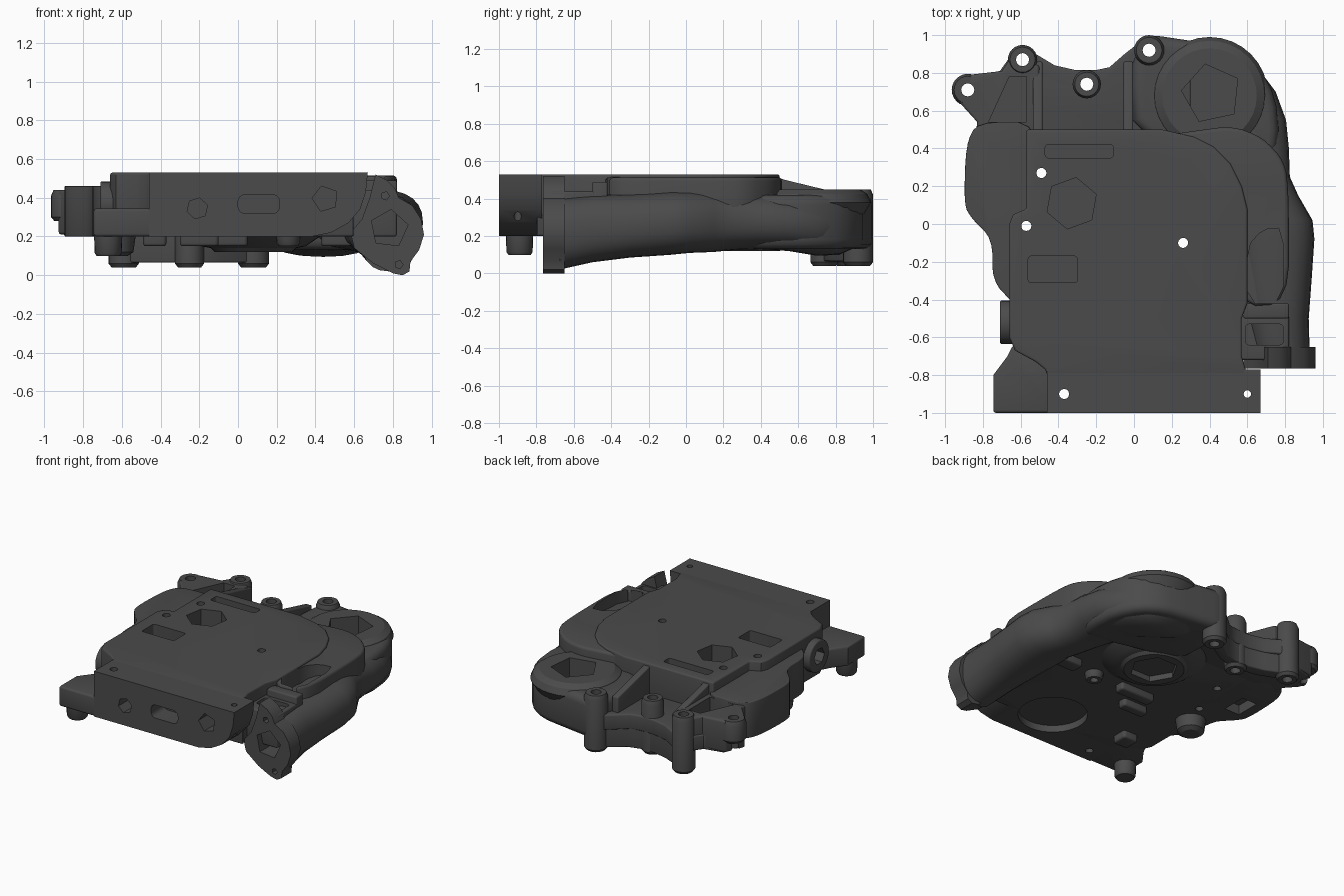
import bpy, bmesh, math
from mathutils import Vector

if "Cube" in bpy.data.objects:
    bpy.data.objects.remove(bpy.data.objects["Cube"])

AX = {'z': lambda a, b, t: (a, b, t), 'y': lambda a, b, t: (a, t, b), 'x': lambda a, b, t: (t, a, b)}
# Dark cast metal
metal = bpy.data.materials.new('dark_metal')
metal.diffuse_color = (.07, .07, .07, 1)
metal.use_nodes = True
metal.node_tree.nodes["Principled BSDF"].inputs["Base Color"].default_value = metal.diffuse_color


def mesh_obj(name, bm):
    bmesh.ops.recalc_face_normals(bm, faces=bm.faces)
    me = bpy.data.meshes.new(name)
    bm.to_mesh(me)
    bm.free()
    me.materials.append(metal)
    ob = bpy.data.objects.new(name, me)
    bpy.context.collection.objects.link(ob)
    return ob


def loft(name, rings):
    """Closed skin through rings of equal point count."""
    bm = bmesh.new()
    vs = [[bm.verts.new(p) for p in r] for r in rings]
    n = len(vs[0])
    for a, b in zip(vs, vs[1:]):
        for i in range(n):
            bm.faces.new((a[i], a[(i + 1) % n], b[(i + 1) % n], b[i]))
    bm.faces.new(vs[0])
    bm.faces.new(vs[-1])
    return mesh_obj(name, bm)


def prism(name, pts, t0, t1, axis='z', bevel=0.0):
    ob = loft(name, [[AX[axis](a, b, t) for a, b in pts] for t in (t0, t1)])
    if bevel:
        m = ob.modifiers.new('bevel', 'BEVEL')
        m.width, m.segments, m.limit_method = bevel, 3, 'ANGLE'
        m.angle_limit = math.radians(50)
    return ob


def ngon(a, b, r, n, rot=0):
    return [(a + r * math.cos(rot + i * math.tau / n), b + r * math.sin(rot + i * math.tau / n)) for i in range(n)]


def rect(x0, x1, y0, y1, r=0.0):
    if not r:
        return [(x0, y0), (x1, y0), (x1, y1), (x0, y1)]
    out = []
    for k, (cx, cy) in enumerate([(x1 - r, y1 - r), (x0 + r, y1 - r), (x0 + r, y0 + r), (x1 - r, y0 + r)]):
        out += [(cx + r * math.cos((k + i / 4) * math.pi / 2), cy + r * math.sin((k + i / 4) * math.pi / 2)) for i in range(5)]
    return out


def soften(pts, times=2):
    for _ in range(times):
        out = []
        for p, q in zip(pts, pts[1:] + pts[:1]):
            p, q = Vector(p), Vector(q)
            out += [tuple(p * .78 + q * .22), tuple(p * .22 + q * .78)]
        pts = out
    return pts


def stack(name, x, y, steps, n=28):
    """Turned vertical part from (radius, z) steps."""
    return loft(name, [[(a, b, z) for a, b in ngon(x, y, r, n)] for r, z in steps])


cutters = []


def cut(obs, *args, **kw):
    c = prism('cutter', *args, **kw)
    c.hide_render = True
    cutters.append(c)
    for ob in obs:
        m = ob.modifiers.new('cut', 'BOOLEAN')
        m.operation, m.solver, m.object = 'DIFFERENCE', 'EXACT', c


# Main cover slab and front block with one rounded lower corner
slab = prism('cover_plate', [(-.46, -.8), (.6, -.8), (.57, -.7), (.57, -.5), (.6, -.42), (.6, .08), (.57, .2), (.51, .32),
             (.42, .41), (.32, .46), (.15, .5), (-.57, .5), (-.57, .08), (-.64, .05), (-.66, 0), (-.66, -.6),
             (-.63, -.67), (-.52, -.73), (-.47, -.77)], .2, .53, bevel=.012)
front = prism('front_block', [(-.46, .2), (.38, .2), (.48, .22), (.57, .27), (.63, .34), (.66, .43), (.67, .53), (-.46, .53)],
              -1, -.77, 'y')
# Front left lobe, its foot and the side port
prism('left_lobe', [(-.745, -1), (-.4, -1), (-.4, -.68), (-.64, -.64), (-.67, -.7), (-.745, -.8)], .2, .345, bevel=.015)
stack('lobe_foot', -.67, -.89, [(.06, .1), (.07, .115), (.073, .21)], 20)
port = prism('side_port', ngon(-.52, .37, .115, 24), -.71, -.55, 'x', .01)
cut([port, slab], ngon(-.52, .37, .06, 6), -.8, -.6, 'x')
# Left bulge with a lump hanging below
bulge = prism('left_bulge', soften([(-.57, -.5), (-.64, -.42), (-.75, -.3), (-.75, -.08), (-.86, .03), (-.9, .1), (-.89, .42),
              (-.83, .54), (-.5, .54), (-.5, .0), (-.6, -.1)]), .2, .46, bevel=.05)
stack('bulge_foot', -.63, -.17, [(.06, .1), (.09, .12), (.1, .19), (.11, .24)], 20)

# Rear deck, pocket and scalloped back wall
deck = prism('rear_deck', [(-.83, .47), (.3, .47), (.3, .93), (.04, .97), (-.05, .9), (-.13, .83), (-.2, .815), (-.31, .815),
             (-.42, .84), (-.52, .9), (-.66, .88), (-.71, .81), (-.85, .78), (-.9, .64), (-.82, .55)], .2, .31, bevel=.01)
tab = prism('left_tab', [(-.84, .46), (-.5, .46), (-.5, .84), (-.66, .87), (-.7, .81), (-.87, .79), (-.93, .65), (-.83, .54)],
            .21, .44, bevel=.015)
cut([tab], [(-.77, .54), (-.57, .54), (-.57, .78), (-.66, .78)], .33, .6)
back = prism('back_wall', [(-.65, .9), (-.52, .88), (-.42, .835), (-.31, .81), (-.2, .81), (-.11, .835), (-.03, .9), (.06, .95),
             (.12, .9), (.03, .84), (-.1, .76), (-.2, .73), (-.31, .73), (-.43, .75), (-.55, .8), (-.65, .82)],
             .065, .3, bevel=.01)
for nm, x in (('left_rib', -.51), ('right_rib', -.03)):
    prism(nm, [(.47, .2), (.47, .52), (.53, .5), (.86, .42), (.86, .2)], x - .025, x + .025, 'x', .008)

# Rear right housing with its ring and pentagon opening
house = prism('rear_housing', soften([(.0, .47), (-.02, .82), (.05, .99), (.1, 1), (.3, .97), (.52, .935), (.66, .84), (.75, .67),
              (.77, .45), (.72, .3), (.4, .38)], 1), .13, .42, bevel=.06)
ring = stack('housing_ring', .4, .68, [(.2, .2), (.31, .38), (.29, .425), (.25, .45)], 32)
# Bolt posts
for nm, x, y, r, z0, z1 in (('post_left', -.59, .87, .078, .04, .45), ('post_middle', -.25, .74, .075, .04, .43),
                            ('post_right', .08, .92, .08, .04, .45), ('tab_post', -.88, .71, .085, .28, .44)):
    p = stack(nm, x, y, [(r * .8, z0), (r, z0 + .02), (r, z1 - .03), (r * .85, z1)], 24)
    cut([p, deck, tab, back, house], ngon(x, y, .035, 12), -.1, .7)

# Sloped shoulder between plate and duct
shoulder = prism('shoulder', soften([(.1, .46), (.3, .49), (.52, .52), (.68, .46), (.8, .33), (.82, .15), (.82, -.42), (.55, -.44),
                 (.5, .2)], 2), .22, .515, bevel=.1)
cut([shoulder], soften([(.6, -.42), (.79, -.42), (.79, -.02), (.68, -.03), (.6, -.12)], 1), .4, .7)
prism('cross_rib', rect(.58, .82, -.5, -.42), .22, .49, bevel=.01)
block = prism('flange_block', rect(.56, .82, -.72, -.48), .2, .44, bevel=.012)
cut([block], rect(.59, .79, -.64, -.53, .02), .34, .6)

# Swept duct along the right side
rings = []
for y, x, z, rx, rz in ((-.68, .78, .21, .15, .19), (-.5, .76, .24, .165, .18), (-.3, .75, .255, .19, .17), (-.08, .745, .27, .21, .17),
                        (.02, .735, .275, .21, .165), (.15, .68, .275, .19, .16), (.25, .64, .28, .185, .155), (.4, .6, .28, .22, .15),
                        (.55, .54, .27, .265, .15), (.7, .44, .25, .31, .155), (.82, .39, .25, .27, .15), (.93, .33, .25, .17, .1)):
    rings.append([(x + rx * math.copysign(abs(math.cos(a)) ** .85, math.cos(a)), y,
                   z + rz * math.copysign(abs(math.sin(a)) ** .85, math.sin(a))) for a in [i * math.tau / 24 for i in range(24)]])
duct = loft('side_duct', rings)
cut([house, ring, duct], ngon(.41, .69, .16, 5, math.radians(30)), .25, .7)
flange = prism('duct_flange', [(.6, .14), (.7, .06), (.8, .01), (.85, 0), (.885, .02), (.89, .07), (.935, .13), (.96, .21), (.945, .29),
               (.9, .36), (.83, .4), (.81, .45), (.77, .49), (.71, .52), (.68, .4), (.64, .29), (.58, .22)],
               -.765, -.65, 'y')
cut([flange, duct], ngon(.78, .24, .1, 5, .2), -.9, -.5, 'y')
for x, z in ((.76, .41), (.83, .055)):
    cut([flange], ngon(x, z, .022, 5), -.9, -.7, 'y')

# Underside: wide stepped disc, pads and bosses
disc = stack('under_disc', .08, .3, [(.2, .12), (.22, .14), (.27, .15), (.36, .21), (.36, .25)], 36)
cut([disc], ngon(.08, .3, .16, 6), 0, .16)
for i, (x, y, w, d) in enumerate(((.52, -.06, .09, .05), (-.09, -.1, .14, .04), (-.2, -.25, .1, .035), (-.43, -.6, .06, .06))):
    prism('under_pad_%d' % i, rect(x - w, x + w, y - d, y + d, .02), .15, .25, bevel=.015)
boss = stack('under_boss', .26, -.1, [(.05, .15), (.06, .17), (.065, .23)], 20)
cut([slab, front], ngon(.12, -.69, .23, 32), .1, .25)
cut([bulge], rect(-.82, -.7, .1, .28), .1, .27)

# Pockets and openings in the top
cut([slab], rect(-.47, -.11, .35, .42, .015), .45, .7)
cut([slab, bulge], rect(-.56, -.3, -.31, -.17, .015), .4, .7)
cut([slab], ngon(-.33, .11, .138, 6, math.radians(20)), .36, .7)
# Through holes
for x, y, r in ((-.49, .27, .027), (-.57, -.01, .027), (.26, -.1, .027), (-.37, -.9, .027), (.6, -.9, .02)):
    obs = [front] if y < -.8 else [slab, disc, bulge, boss]
    cut(obs, ngon(x, y, r, 12), -.1, .8)
# Front openings
cut([front], ngon(-.21, .345, .055, 6, .3), -1.1, -.85, 'y')
cut([front], rect(0, .215, .32, .415, .035), -1.1, -.85, 'y')
cut([front], ngon(.45, .395, .068, 5, .6), -1.1, -.85, 'y')

# Bake modifiers, drop cutters, shade
parts = [o for o in bpy.data.objects if o not in cutters]
bpy.ops.object.select_all(action='DESELECT')
for o in parts:
    o.select_set(True)
bpy.context.view_layer.objects.active = slab
bpy.ops.object.convert(target='MESH')
for c in cutters:
    bpy.data.objects.remove(c)
bpy.ops.object.shade_smooth_by_angle(angle=math.radians(32))
